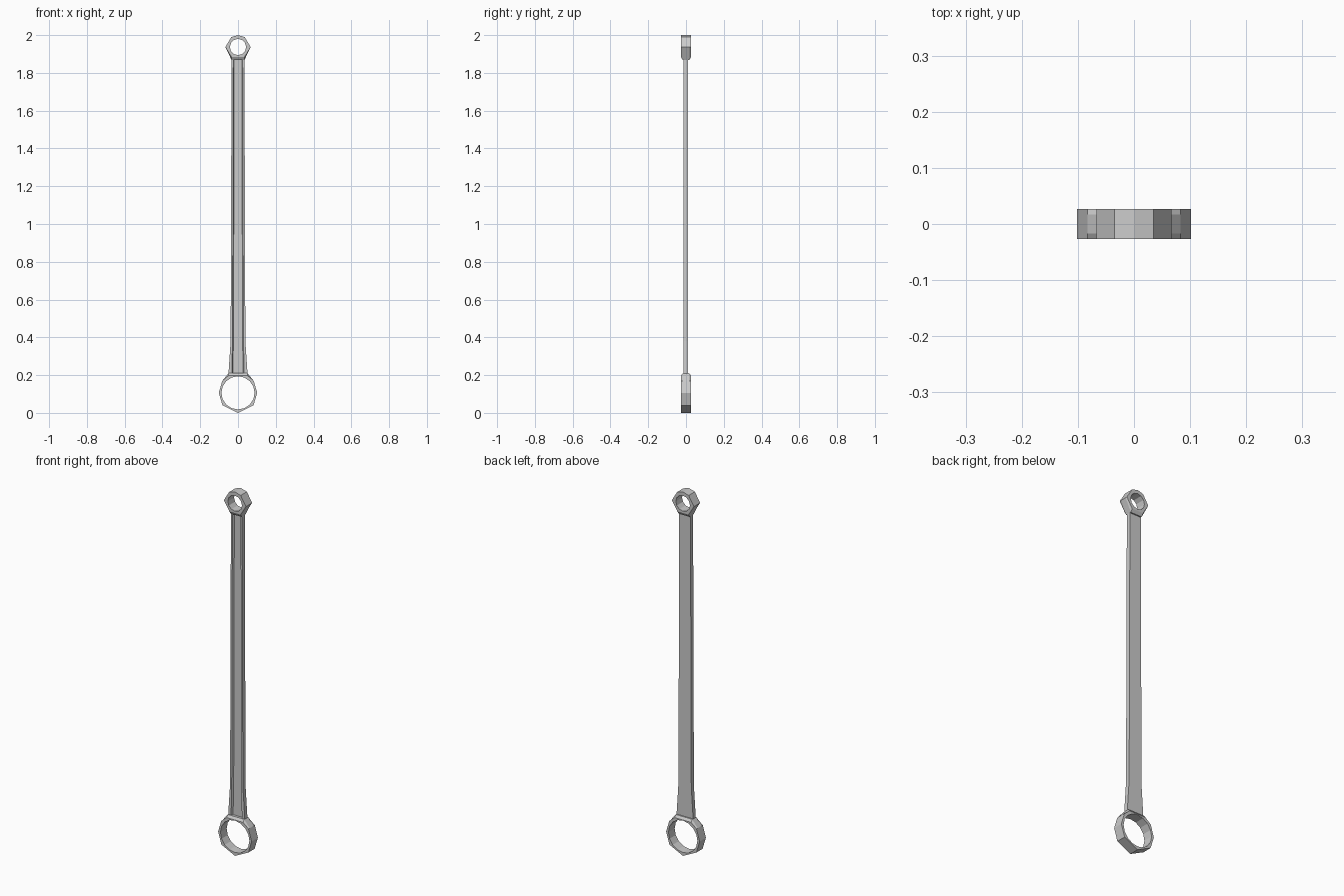
import bpy, bmesh, math

if "Cube" in bpy.data.objects:
    bpy.data.objects.remove(bpy.data.objects["Cube"])


def loft(name, loops):
    """Solid skin through matching closed loops, capped at both ends."""
    bm = bmesh.new()
    rows = [[bm.verts.new(p) for p in loop] for loop in loops]
    n = len(rows[0])
    for a, b in zip(rows, rows[1:]):
        for i in range(n):
            j = (i + 1) % n
            bm.faces.new((a[i], a[j], b[j], b[i]))
    bm.faces.new(rows[0])
    bm.faces.new(rows[-1])
    bmesh.ops.recalc_face_normals(bm, faces=bm.faces)
    mesh = bpy.data.meshes.new(name)
    bm.to_mesh(mesh)
    bm.free()
    obj = bpy.data.objects.new(name, mesh)
    bpy.context.collection.objects.link(obj)
    return obj


def mirrored(half):
    """Close a half outline (x >= 0) across x = 0."""
    return half + [(-x, z) for x, z in reversed(half) if x > 0]


def ring(name, half, half_face, centre_z, radius, sides):
    """Faceted eye: chamfered outline with a round bore."""
    rim, face = mirrored(half), mirrored(half_face)
    stack = [(-0.027, face), (-0.017, rim), (0.017, rim), (0.027, face)]
    eye = loft(name, [[(x, y, z) for x, z in pts] for y, pts in stack])
    circle = [(radius * math.cos(2 * math.pi * i / sides),
               centre_z + radius * math.sin(2 * math.pi * i / sides)) for i in range(sides)]
    cutter = loft(name + "_bore", [[(x, y, z) for x, z in circle] for y in (-0.1, 0.1)])
    mod = eye.modifiers.new("bore", 'BOOLEAN')
    mod.operation, mod.solver, mod.object = 'DIFFERENCE', 'EXACT', cutter
    bpy.context.view_layer.objects.active = eye
    bpy.ops.object.modifier_apply(modifier=mod.name)
    bpy.data.objects.remove(cutter)
    return eye


# Large lower eye
low = [(0, 0), (0.082, 0.04), (0.102, 0.106), (0.083, 0.17)]
ring("large_eye", low + [(0.05, 0.21)], low + [(0.05, 0.197)], 0.106, 0.088, 16)

# Small upper eye
top = [(0, 2.0), (0.035, 1.99), (0.067, 1.937)]
ring("small_eye", top + [(0.034, 1.868)], top + [(0.034, 1.884)], 1.937, 0.043, 12)

# Shaft: flat back, channel between two ribs on the front, flared foot
loops = []
for z, w, g in [(0.2, 0.051, 0.03), (0.38, 0.039, 0.026), (1.885, 0.034, 0.022)]:
    half = [(w, 0.01), (w, -0.013), (g + 0.003, -0.013), (g - 0.002, -0.003)]
    loops.append([(x, y, z) for x, y in mirrored(half)])
loft("grooved_shaft", loops)
